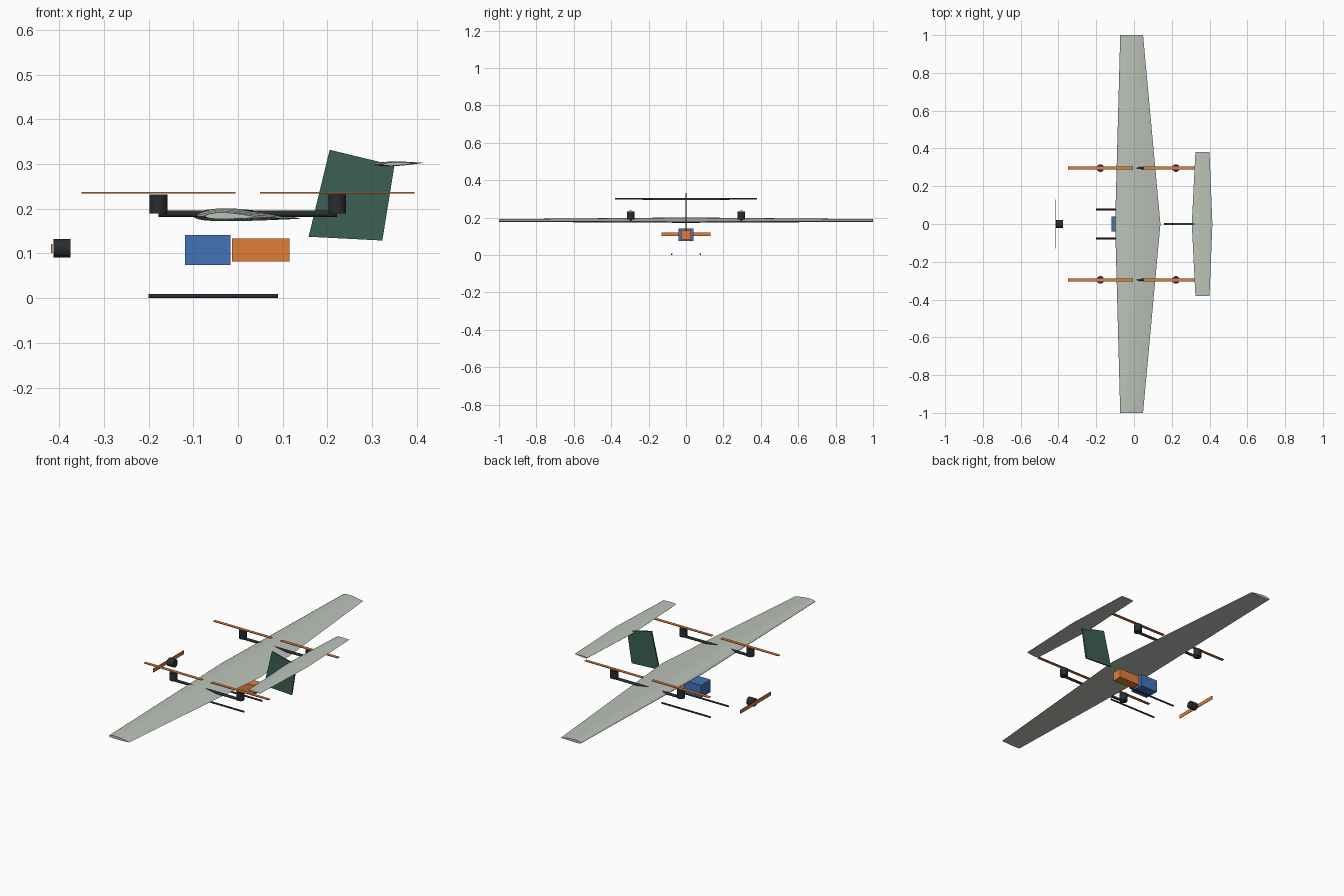
import bpy, bmesh
from math import pi, cos, sin, sqrt, radians
from mathutils import Matrix

if "Cube" in bpy.data.objects:
    bpy.data.objects.remove(bpy.data.objects["Cube"])


def material(name, rgb):
    m = bpy.data.materials.new(name)
    m.diffuse_color = (*rgb, 1)
    m.use_nodes = True
    m.node_tree.nodes["Principled BSDF"].inputs["Base Color"].default_value = m.diffuse_color
    return m


SKIN = material("pale_skin", (0.50, 0.55, 0.48))
CARBON = material("carbon", (0.022, 0.026, 0.03))
GREEN = material("fin_green", (0.045, 0.115, 0.09))
ORANGE = material("orange", (0.75, 0.21, 0.04))
BLUE = material("blue", (0.06, 0.17, 0.48))


def finish(name, bm, mat, smooth=False):
    bmesh.ops.recalc_face_normals(bm, faces=bm.faces)
    me = bpy.data.meshes.new(name)
    bm.to_mesh(me)
    bm.free()
    ob = bpy.data.objects.new(name, me)
    bpy.context.collection.objects.link(ob)
    me.materials.append(mat)
    if smooth:
        bpy.ops.object.select_all(action='DESELECT')
        ob.select_set(True)
        bpy.context.view_layer.objects.active = ob
        bpy.ops.object.shade_smooth_by_angle(angle=radians(35))
    return ob


def box(name, centre, size, mat):
    bm = bmesh.new()
    bmesh.ops.create_cube(bm, size=1, matrix=Matrix.Translation(centre) @ Matrix.Diagonal((*size, 1)))
    return finish(name, bm, mat)


def rod(name, centre, radius, length, axis, mat, sides=24):
    turn = Matrix.Rotation(pi / 2, 4, 'Y') if axis == 'X' else Matrix.Identity(4)
    bm = bmesh.new()
    bmesh.ops.create_cone(bm, cap_ends=True, segments=sides, radius1=radius, radius2=radius,
                          depth=length, matrix=Matrix.Translation(centre) @ turn)
    return finish(name, bm, mat, True)


def airfoil(camber, thick, n=14):
    # closed loop: trailing edge, over the top, round the nose, along the bottom
    def surface(x, side):
        t = 5 * thick * (0.2969 * sqrt(x) - 0.126 * x - 0.3516 * x**2 + 0.2843 * x**3 - 0.1036 * x**4)
        p = 0.4
        c = camber / p**2 * (2 * p * x - x * x) if x < p else \
            camber / (1 - p)**2 * (1 - 2 * p + 2 * p * x - x * x)
        return x, c + side * t
    xs = [(1 - cos(pi * i / n)) / 2 for i in range(n + 1)]
    return [surface(x, 1) for x in reversed(xs)] + [surface(x, -1) for x in xs[1:-1]]


def lifting_surface(name, stations, profile, z, pitch, mat):
    # stations: (y, leading edge x, trailing edge x)
    bm = bmesh.new()
    rings = []
    for y, le, te in stations:
        c = te - le
        ring = []
        for u, v in profile:
            du = (u - 0.25) * c
            ring.append(bm.verts.new((le + 0.25 * c + du * cos(pitch) + v * c * sin(pitch), y,
                                      z + v * c * cos(pitch) - du * sin(pitch))))
        rings.append(ring)
    for a, b in zip(rings, rings[1:]):
        for i in range(len(a)):
            j = (i + 1) % len(a)
            bm.faces.new((a[i], a[j], b[j], b[i]))
    bm.faces.new(rings[0])
    bm.faces.new(rings[-1])
    return finish(name, bm, mat, True)


# main wing and high tailplane
lifting_surface("main_wing", [(-1, -0.073, 0.048), (0, -0.1, 0.14), (1, -0.073, 0.048)],
                airfoil(0.02, 0.12), 0.1825, radians(1.5), SKIN)
lifting_surface("tailplane", [(-0.38, 0.325, 0.40), (0, 0.306, 0.415), (0.38, 0.325, 0.40)],
                airfoil(0.0, 0.10), 0.300, radians(-2), SKIN)

# swept vertical fin, a thin slab
bm = bmesh.new()
outline = [(0.158, 0.1375), (0.323, 0.129), (0.350, 0.297), (0.205, 0.332)]
base = bm.faces.new([bm.verts.new((x, -0.004, z)) for x, z in outline])
ext = bmesh.ops.extrude_face_region(bm, geom=[base])["geom"]
bmesh.ops.translate(bm, vec=(0, 0.008, 0), verts=[g for g in ext if isinstance(g, bmesh.types.BMVert)])
finish("tail_fin", bm, GREEN)

for side, s in (("left", -1), ("right", 1)):
    # lift boom with a motor and propeller at each end
    rod(f"{side}_boom", (0.022, s * 0.296, 0.189), 0.007, 0.40, 'X', CARBON)
    for end, x in (("front", -0.178), ("rear", 0.222)):
        rod(f"{side}_{end}_lift_motor", (x, s * 0.296, 0.2105), 0.02, 0.042, 'Z', CARBON)
        box(f"{side}_{end}_lift_propeller", (x, s * 0.296, 0.236), (0.345, 0.017, 0.003), ORANGE)
    # landing skid
    rod(f"{side}_skid", (-0.055, s * 0.077, 0.0045), 0.0045, 0.29, 'X', CARBON)

# nose motor and its propeller
rod("nose_motor", (-0.394, 0, 0.1115), 0.021, 0.038, 'X', CARBON)
box("nose_propeller", (-0.4165, 0, 0.1115), (0.003, 0.26, 0.02), ORANGE)

# battery and payload boxes
box("battery", (-0.068, 0, 0.1075), (0.102, 0.082, 0.067), BLUE)
box("payload", (0.051, 0, 0.1075), (0.128, 0.052, 0.051), ORANGE)
